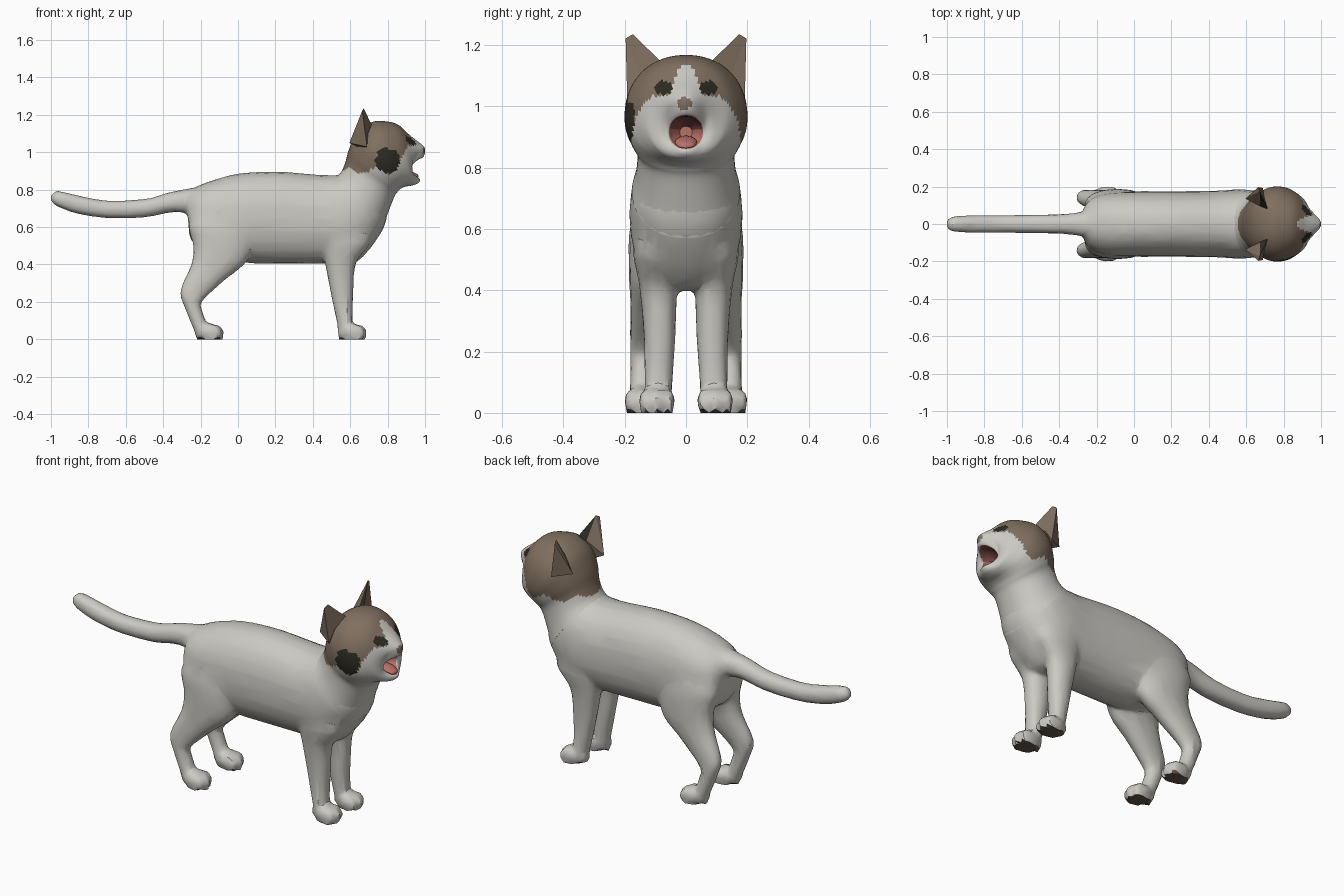
import bpy, bmesh, math
from mathutils import Vector

if "Cube" in bpy.data.objects:
    bpy.data.objects.remove(bpy.data.objects["Cube"])


def material(name, rgb):
    m = bpy.data.materials.new(name)
    m.diffuse_color = (*rgb, 1)
    m.use_nodes = True
    m.node_tree.nodes["Principled BSDF"].inputs["Base Color"].default_value = m.diffuse_color
    return m


WHITE, BROWN, DARK, PINK, MOUTH, SOLE = range(6)
MATS = [material("white fur", (0.60, 0.59, 0.55)),
        material("brown fur", (0.215, 0.16, 0.115)),
        material("dark patch", (0.025, 0.025, 0.016)),
        material("pink tongue", (0.50, 0.17, 0.14)),
        material("dark mouth", (0.20, 0.065, 0.055)),
        material("paw pad", (0.13, 0.09, 0.065))]


def make_object(name, mesh):
    for m in MATS:
        if m.name not in mesh.materials:
            mesh.materials.append(m)
    ob = bpy.data.objects.new(name, mesh)
    bpy.context.collection.objects.link(ob)
    return ob


def smooth(ob, angle):
    bpy.ops.object.select_all(action='DESELECT')
    ob.select_set(True)
    bpy.context.view_layer.objects.active = ob
    bpy.ops.object.shade_smooth_by_angle(angle=math.radians(angle))


def spline(a, b, c, d, t):
    return 0.5 * (2 * b + (c - a) * t + (2 * a - 5 * b + 4 * c - d) * t * t
                  + (3 * b - a - 3 * c + d) * t ** 3)


def loft(bm, rings, side=1, n=24, steps=4, power=2.2):
    """Skin rings (x1, z1, x2, z2, half width, y centre, side setback); returns faces per band."""
    rings = [tuple(r) + (0,) * (7 - len(r)) for r in rings]
    full = []
    for i in range(len(rings) - 1):
        q = [rings[max(0, min(len(rings) - 1, i + k))] for k in (-1, 0, 1, 2)]
        full += [[spline(*v, s / steps) for v in zip(*q)] for s in range(steps)]
    full.append(rings[-1])
    loops = []
    for x1, z1, x2, z2, w, y, back in full:
        loop = []
        for k in range(n):
            a = 2 * math.pi * k / n
            c, s = (math.copysign(abs(f) ** (2 / power), f) for f in (math.cos(a), math.sin(a)))
            loop.append(bm.verts.new(((x1 + x2) / 2 + (x1 - x2) / 2 * s - back * c * c,
                                      side * (y + w * c),
                                      (z1 + z2) / 2 + (z1 - z2) / 2 * s)))
        loops.append(loop)
    bands = [[bm.faces.new((p[k], p[(k + 1) % n], q[(k + 1) % n], q[k])) for k in range(n)]
             for p, q in zip(loops, loops[1:])]
    caps = [bm.faces.new(loops[0]), bm.faces.new(loops[-1])]
    bmesh.ops.recalc_face_normals(bm, faces=sum(bands, []) + caps)
    return bands + [caps]


# Body skin: torso, tail and legs, fused into one surface
bm = bmesh.new()
loft(bm, [(-.29, .75, -.265, .64, .05), (-.24, .805, -.25, .53, .125), (-.15, .845, -.15, .46, .165),
          (0, .885, .04, .41, .175), (.2, .897, .25, .403, .175), (.42, .88, .47, .405, .178),
          (.50, .878, .63, .41, .185), (.54, .878, .765, .57, .175), (.565, .90, .80, .68, .145),
          (.62, .92, .80, .75, .11)])
loft(bm, [(-1.006, .755, -.997, .735, .018), (-.97, .793, -.965, .71, .04), (-.85, .768, -.86, .672, .047),
          (-.7, .742, -.7, .648, .047), (-.5, .75, -.5, .652, .05), (-.37, .785, -.34, .68, .055),
          (-.24, .81, -.2, .66, .075)], n=16)
for side in (1, -1):
    # hind leg
    loft(bm, [(-.2, .72, .06, .68, .07, .09), (-.265, .62, .09, .56, .085, .1),
              (-.24, .50, .05, .42, .075, .112), (-.25, .40, -.06, .325, .06, .122),
              (-.308, .26, -.19, .205, .043, .14), (-.285, .17, -.19, .15, .04, .142),
              (-.24, .06, -.16, .06, .042, .142), (-.22, .02, -.16, .02, .04, .142)], side, 16)
    # front leg
    loft(bm, [(.42, .62, .70, .64, .07, .09), (.44, .53, .71, .52, .078, .095),
              (.465, .41, .632, .41, .062, .09), (.495, .25, .617, .25, .052, .086),
              (.527, .1, .612, .1, .046, .09), (.545, .025, .62, .02, .044, .092)], side, 16)
    # paws with three toes each
    for x, y in ((-.235, .142), (.53, .095)):
        loft(bm, [(x, .06, x + .01, .01, .025, y), (x + .05, .085, x + .05, -.004, .052, y),
                  (x + .09, .085, x + .09, -.004, .06, y), (x + .12, .065, x + .12, -.004, .05, y),
                  (x + .135, .045, x + .13, .01, .03, y)], side, 16)
        for k in (-1, 0, 1):
            cx, cy = x + .125 - .014 * abs(k), y + .036 * k
            loft(bm, [(cx - .04, .06, cx - .04, .0, .012, cy), (cx, .08, cx, -.004, .023, cy),
                      (cx + .035, .05, cx + .033, .01, .012, cy)], side, 10)
raw = bpy.data.meshes.new("skin")
bm.to_mesh(raw)
bm.free()
draft = make_object("draft", raw)
fuse = draft.modifiers.new("fuse", 'REMESH')
fuse.mode, fuse.voxel_size = 'VOXEL', 0.012
relax = draft.modifiers.new("relax", 'SMOOTH')
relax.factor, relax.iterations = 0.5, 3
facet = draft.modifiers.new("facet", 'DECIMATE')
facet.ratio = 0.1
mesh = bpy.data.meshes.new_from_object(draft.evaluated_get(bpy.context.evaluated_depsgraph_get()))
bpy.data.objects.remove(draft)
for v in mesh.vertices:
    if v.co.z < 0.012:
        v.co.z = 0
mesh.update()
body = make_object("body", mesh)
for p in mesh.polygons:
    p.material_index = SOLE if p.center.z < .03 and p.normal.z < -.7 else WHITE
smooth(body, 30)


# Head with painted mask, blaze, eyes and cheek spot
def fur(c):
    x, y, z, ay = c.x, c.y, c.z, abs(c.y)
    if y < 0 and math.hypot(x - .80, z - .955) < .065:
        return DARK
    if x > .8 and math.hypot((ay - .074) / .029, (z - 1.06) / .021) < 1:
        return DARK
    if x > .95 and math.hypot((y + .005) / .025, (z - 1.01) / .02) < 1:
        return BROWN
    blaze = x > .84 and z < 1.135 and ay < .02 + (1.135 - z) * .35
    muzzle = z < 1.035 and x > .84 + (z - .9) * .5
    throat = z < .90 + .015 * math.sin(x * 45)
    return WHITE if blaze or muzzle or throat else BROWN


HEAD = [(.535, .876, .765, .57, .176), (.555, .90, .80, .67, .162), (.575, .95, .835, .76, .160),
        (.595, 1.02, .855, .79, .182), (.64, 1.11, .87, .805, .20), (.72, 1.163, .89, .815, .195),
        (.80, 1.164, .905, .818, .172), (.86, 1.145, .92, .82, .147), (.92, 1.09, .94, .825, .122, 0, .015),
        (.972, 1.05, .96, .833, .09, 0, .035), (.999, 1.02, .973, .848, .068, 0, .055),
        (.988, .972, .967, .862, .055, 0, .05), (.93, .962, .925, .872, .045, 0, .02),
        (.87, .935, .87, .895, .02)]
LIP, STEPS = 11, 5
bm = bmesh.new()
for j, band in enumerate(loft(bm, HEAD, n=64, steps=STEPS, power=2.15)):
    for f in band:
        c = f.calc_center_median()
        inside = j >= LIP * STEPS and c.x > .8
        f.material_index = (PINK if c.z < .925 else MOUTH) if inside else fur(c)
mesh = bpy.data.meshes.new("head")
bm.to_mesh(mesh)
bm.free()
smooth(make_object("head", mesh), 40)

# Tongue
bm = bmesh.new()
for band in loft(bm, [(.88, .905, .88, .88, .025), (.92, .90, .92, .868, .036), (.955, .885, .953, .862, .028),
                      (.965, .875, .965, .865, .012)], n=16):
    for f in band:
        f.material_index = PINK
mesh = bpy.data.meshes.new("tongue")
bm.to_mesh(mesh)
bm.free()
smooth(make_object("tongue", mesh), 40)

# Ears: hollow wedge with a dark strip at the inner back
EAR = dict(tip=(.672, .174, 1.236), edge=(.664, .197, 1.222), inner=(.715, .08, 1.145), outer=(.69, .192, 1.03),
           back=(.595, .135, 1.05), strip=(.675, .095, 1.125), hollow=(.695, .145, 1.10), root=(.66, .12, 1.02))
FACES = [("tip inner strip", DARK), ("tip strip back", BROWN), ("tip back edge", BROWN),
         ("edge back outer", BROWN), ("tip edge hollow", BROWN), ("edge outer hollow", BROWN),
         ("tip hollow inner", BROWN), ("hollow outer root", BROWN), ("inner hollow root", BROWN),
         ("strip inner root", BROWN), ("back strip root", BROWN), ("outer back root", BROWN)]
for side, label in ((1, "left_ear"), (-1, "right_ear")):
    bm = bmesh.new()
    pts = {k: bm.verts.new((x, side * y, z)) for k, (x, y, z) in EAR.items()}
    for names, mat in FACES:
        bm.faces.new([pts[k] for k in names.split()]).material_index = mat
    bmesh.ops.recalc_face_normals(bm, faces=bm.faces)
    mesh = bpy.data.meshes.new(label)
    bm.to_mesh(mesh)
    bm.free()
    make_object(label, mesh)
